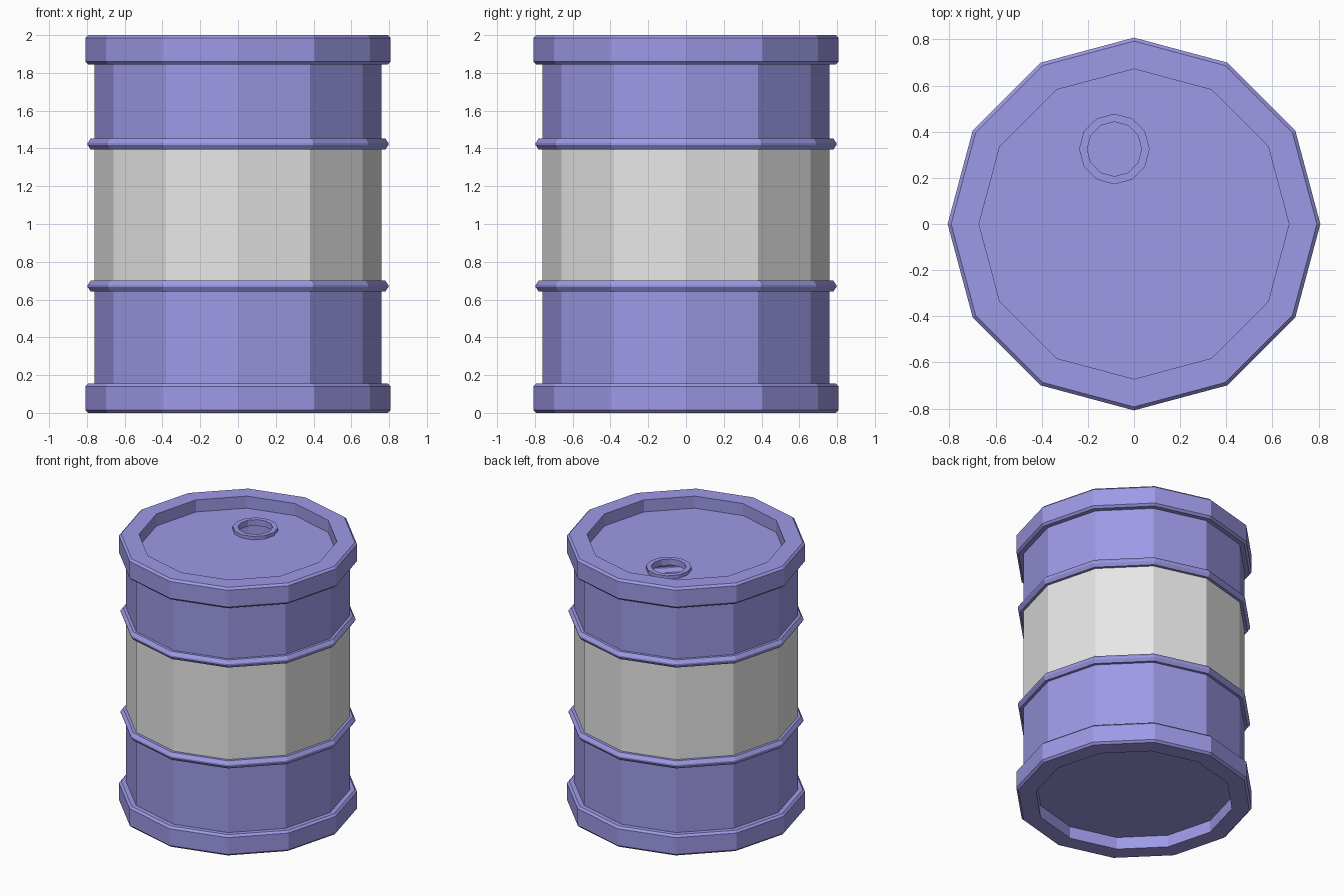
import bpy
import bmesh
import math

if "Cube" in bpy.data.objects:
    bpy.data.objects.remove(bpy.data.objects["Cube"])

SIDES = 12


def make_material(name, rgb):
    mat = bpy.data.materials.new(name)
    mat.diffuse_color = (*rgb, 1.0)
    mat.use_nodes = True
    mat.node_tree.nodes["Principled BSDF"].inputs["Base Color"].default_value = mat.diffuse_color
    return mat


purple = make_material("purple paint", (0.34, 0.32, 0.80))
grey = make_material("light grey paint", (0.80, 0.80, 0.80))


def lathe(name, profile, mat, cap_start=False):
    """Sweep (radius, z[, centre x, centre y]) rows, outside to the right of travel."""
    bm = bmesh.new()
    rows = []
    for r, z, *centre in profile:
        cx, cy = centre or (0.0, 0.0)
        rows.append([bm.verts.new((cx + r * math.cos(2 * math.pi * i / SIDES),
                                   cy + r * math.sin(2 * math.pi * i / SIDES), z))
                     for i in range(SIDES)])
    for low, high in zip(rows, rows[1:]):
        for i in range(SIDES):
            j = (i + 1) % SIDES
            bm.faces.new((low[i], low[j], high[j], high[i]))
    if cap_start:
        bm.faces.new(rows[0][::-1])
    mesh = bpy.data.meshes.new(name)
    bm.to_mesh(mesh)
    bm.free()
    mesh.materials.append(mat)
    obj = bpy.data.objects.new(name, mesh)
    bpy.context.collection.objects.link(obj)
    return obj


BODY, RIM, LID = 0.76, 0.808, 0.672
C = 0.015          # rim chamfer
RIM_H = 0.155      # rim height
DEPTH = 0.09       # recess of the lid and base

# Bottom rim with recessed base
lathe("bottom_rim", [(LID, DEPTH), (LID, 0), (RIM - C, 0), (RIM, C),
                     (RIM, RIM_H - C), (RIM - C, RIM_H), (BODY, RIM_H)],
      purple, cap_start=True)

# Body walls between the hoops
lathe("lower_wall", [(BODY, RIM_H), (BODY, 0.643)], purple)
lathe("middle_wall", [(BODY, 0.70), (BODY, 1.395)], grey)
lathe("upper_wall", [(BODY, 1.452), (BODY, 2 - RIM_H)], purple)

# Raised hoops
for name, z in (("lower_hoop", 0.643), ("upper_hoop", 1.395)):
    lathe(name, [(BODY, z), (0.78, z), (0.797, z + 0.024),
                 (0.797, z + 0.033), (0.78, z + 0.057), (BODY, z + 0.057)], purple)

# Top rim, recessed lid and the open filler neck
floor = 2 - DEPTH
neck = (-0.085, 0.325)
lathe("top_rim_and_lid", [(BODY, 2 - RIM_H), (RIM - C, 2 - RIM_H), (RIM, 2 - RIM_H + C),
                          (RIM, 2 - C), (RIM - C, 2), (LID, 2), (LID, floor),
                          (0.153, floor, *neck), (0.153, floor + 0.025, *neck),
                          (0.118, floor + 0.025, *neck), (0.118, floor - 0.02, *neck)],
      purple)
